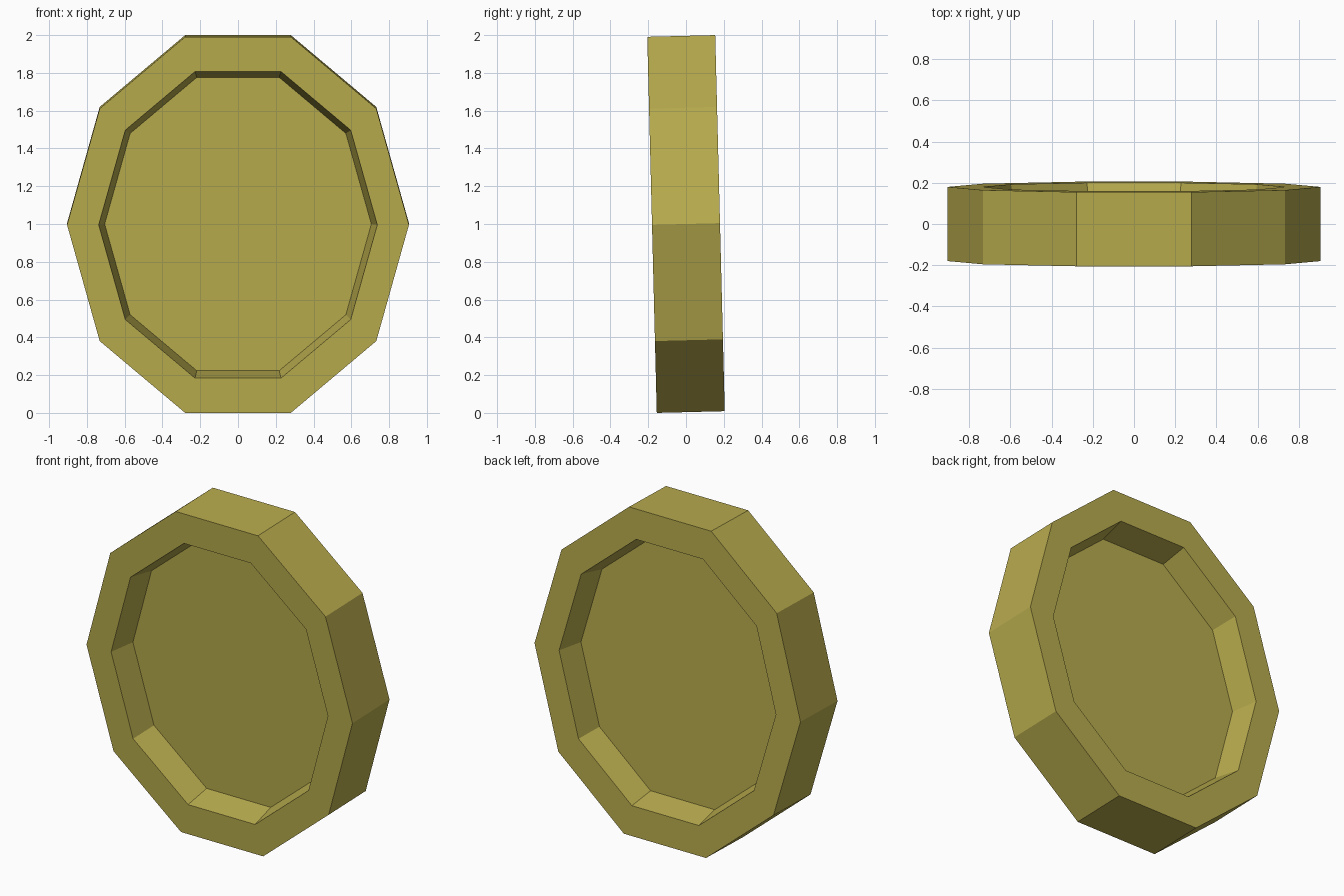
import bpy, bmesh
from math import cos, sin, pi, radians
from mathutils import Matrix

if "Cube" in bpy.data.objects:
    bpy.data.objects.remove(bpy.data.objects["Cube"])

SIDES, RX, RZ = 10, 0.905, 1.047
HALF = 0.18       # half thickness of the rim
WEB = 0.013       # half thickness of the recessed plate

# ring profile from front plate, over the rim, to back plate: (scale, y)
profile = [(0.78, -WEB), (0.815, -HALF), (1.0, -HALF),
           (1.0, HALF), (0.815, HALF), (0.78, WEB)]

bm = bmesh.new()
rings = []
for s, y in profile:
    rings.append([bm.verts.new((RX * s * cos(2 * pi * i / SIDES), y,
                                RZ * s * sin(2 * pi * i / SIDES)))
                  for i in range(SIDES)])

# walls between neighbouring rings
for a, b in zip(rings, rings[1:]):
    for i in range(SIDES):
        j = (i + 1) % SIDES
        bm.faces.new((a[i], a[j], b[j], b[i]))

# recessed plates on the front and back
bm.faces.new(rings[0])
bm.faces.new(rings[-1])
bmesh.ops.recalc_face_normals(bm, faces=bm.faces)

# slight forward lean, then stand on the ground
bm.transform(Matrix.Translation((0, 0, 1)) @ Matrix.Rotation(radians(1.45), 4, 'X'))

mesh = bpy.data.meshes.new("recessed_disc")
bm.to_mesh(mesh)
bm.free()
disc = bpy.data.objects.new("recessed_disc", mesh)
bpy.context.collection.objects.link(disc)

# olive gold colour
mat = bpy.data.materials.new("olive_gold")
mat.diffuse_color = (0.48, 0.41, 0.075, 1)
mat.use_nodes = True
mat.node_tree.nodes["Principled BSDF"].inputs["Base Color"].default_value = mat.diffuse_color
mesh.materials.append(mat)
